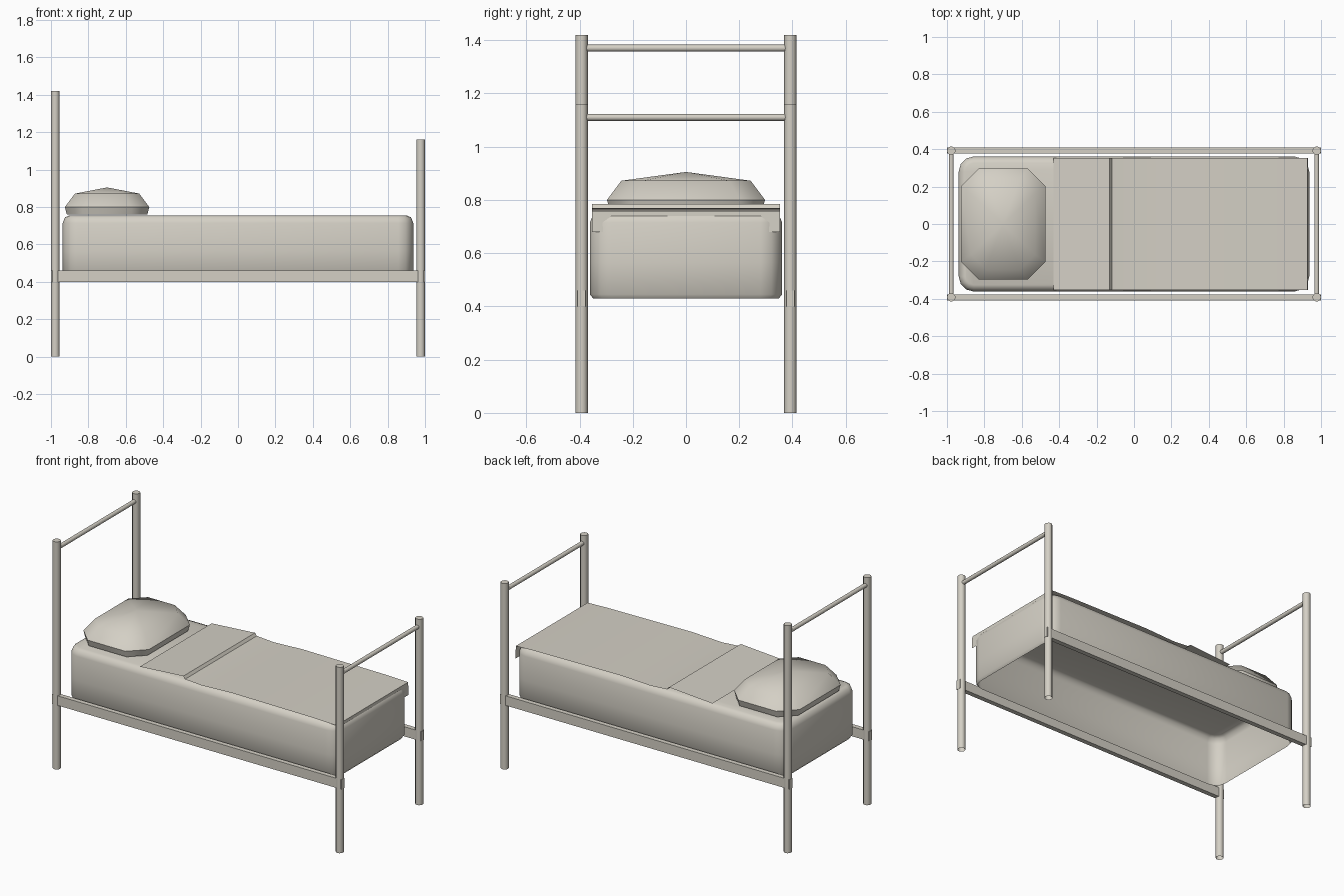
import bpy, bmesh, math
from mathutils import Vector

cube = bpy.data.objects.get("Cube")
if cube:
    bpy.data.objects.remove(cube, do_unlink=True)

mat = bpy.data.materials.new("warm pale grey")
mat.use_nodes = True
COLOUR = (0.66, 0.63, 0.56, 1)
mat.diffuse_color = COLOUR
mat.node_tree.nodes["Principled BSDF"].inputs["Base Color"].default_value = COLOUR


def finish(name, bm, angle=None):
    """Turn a bmesh into a named object, smoothed below the given angle."""
    bmesh.ops.recalc_face_normals(bm, faces=bm.faces)
    mesh = bpy.data.meshes.new(name)
    bm.to_mesh(mesh)
    bm.free()
    mesh.materials.append(mat)
    ob = bpy.data.objects.new(name, mesh)
    bpy.context.collection.objects.link(ob)
    if angle:
        bpy.ops.object.select_all(action='DESELECT')
        ob.select_set(True)
        bpy.context.view_layer.objects.active = ob
        bpy.ops.object.shade_smooth_by_angle(angle=math.radians(angle))
    return ob


def rounded_ring(hx, hy, r, seg):
    """Outline of a rectangle with rounded (or, with seg=1, cut) corners."""
    pts = []
    for k, (sx, sy) in enumerate([(1, 1), (-1, 1), (-1, -1), (1, -1)]):
        for i in range(seg + 1):
            a = (k + i / seg) * math.pi / 2
            pts.append((sx * (hx - r) + r * math.cos(a), sy * (hy - r) + r * math.sin(a)))
    return pts


def loft(bm, rings):
    """Skin a list of equal-length rings of points; return the vertex rings."""
    loops = [[bm.verts.new(p) for p in ring] for ring in rings]
    for a, b in zip(loops, loops[1:]):
        for i in range(len(a)):
            j = (i + 1) % len(a)
            bm.faces.new((a[i], a[j], b[j], b[i]))
    return loops


def tube(name, start, end, r, sides=12):
    """Round bar, closed at its end and open at its start."""
    start, end = Vector(start), Vector(end)
    turn = (end - start).to_track_quat('Z', 'Y')
    circle = [turn @ Vector((r * math.cos(2 * math.pi * i / sides),
                             r * math.sin(2 * math.pi * i / sides), 0)) for i in range(sides)]
    bm = bmesh.new()
    loops = loft(bm, [[start + c for c in circle], [end + c for c in circle]])
    bm.faces.new(loops[-1])
    finish(name, bm, 40)


# Frame: four posts, two end bars, two side rails
PX, PY = 0.977, 0.392
for end, sx, top in (("head", -1, 1.42), ("foot", 1, 1.16)):
    for side, sy in (("right", -1), ("left", 1)):
        tube(f"{end}_post_{side}", (sx * PX, sy * PY, 0), (sx * PX, sy * PY, top), 0.023)
    tube(f"{end}_bar", (sx * PX, -PY, top - 0.05), (sx * PX, PY, top - 0.05), 0.013)

for side, sy in (("right", -1), ("left", 1)):
    bm = bmesh.new()
    bmesh.ops.create_cube(bm, size=1)
    bmesh.ops.scale(bm, vec=(2, 0.03, 0.06), verts=bm.verts)
    bmesh.ops.translate(bm, vec=(0, sy * 0.393, 0.43), verts=bm.verts)
    finish(f"side_rail_{side}", bm)

# Mattress: shell with rounded edges, open underneath
bm = bmesh.new()
rings = []
for z, inset in ((0.43, 0.012), (0.445, 0), (0.565, 0), (0.715, 0), (0.745, 0.012), (0.755, 0.035)):
    rings.append([(x, y, z) for x, y in
                  rounded_ring(0.937 - inset, 0.361 - inset, 0.08 - inset, 3)])
loops = loft(bm, rings)
bm.faces.new(loops[-1])
finish("mattress", bm, 50)

# Blanket: one sheet with a turned-back top and a short drop at the foot
profile = [(-0.43, 0.763), (-0.13, 0.784), (-0.118, 0.768), (0, 0.76), (0.2, 0.769),
           (0.78, 0.764), (0.927, 0.759), (0.929, 0.68)]
bm = bmesh.new()
rows = [[bm.verts.new((x, sy * 0.354, z)) for sy in (-1, 1)] for x, z in profile]
for a, b in zip(rows, rows[1:]):
    bm.faces.new((a[0], b[0], b[1], a[1]))
finish("blanket", bm, 15)

# Pillow: faceted cushion with cut corners and a low peak
CX = -0.7
bm = bmesh.new()
rings = []
for z, hx, hy, cut in ((0.76, 0.215, 0.285, 0.085), (0.80, 0.226, 0.297, 0.095),
                       (0.872, 0.172, 0.243, 0.08)):
    rings.append([(CX + x, y, z) for x, y in rounded_ring(hx, hy, cut, 1)])
loops = loft(bm, rings)
bm.faces.new(loops[0])
peak = bm.verts.new((CX, 0, 0.905))
for i, v in enumerate(loops[-1]):
    bm.faces.new((v, loops[-1][(i + 1) % len(loops[-1])], peak))
finish("pillow", bm, 50)
